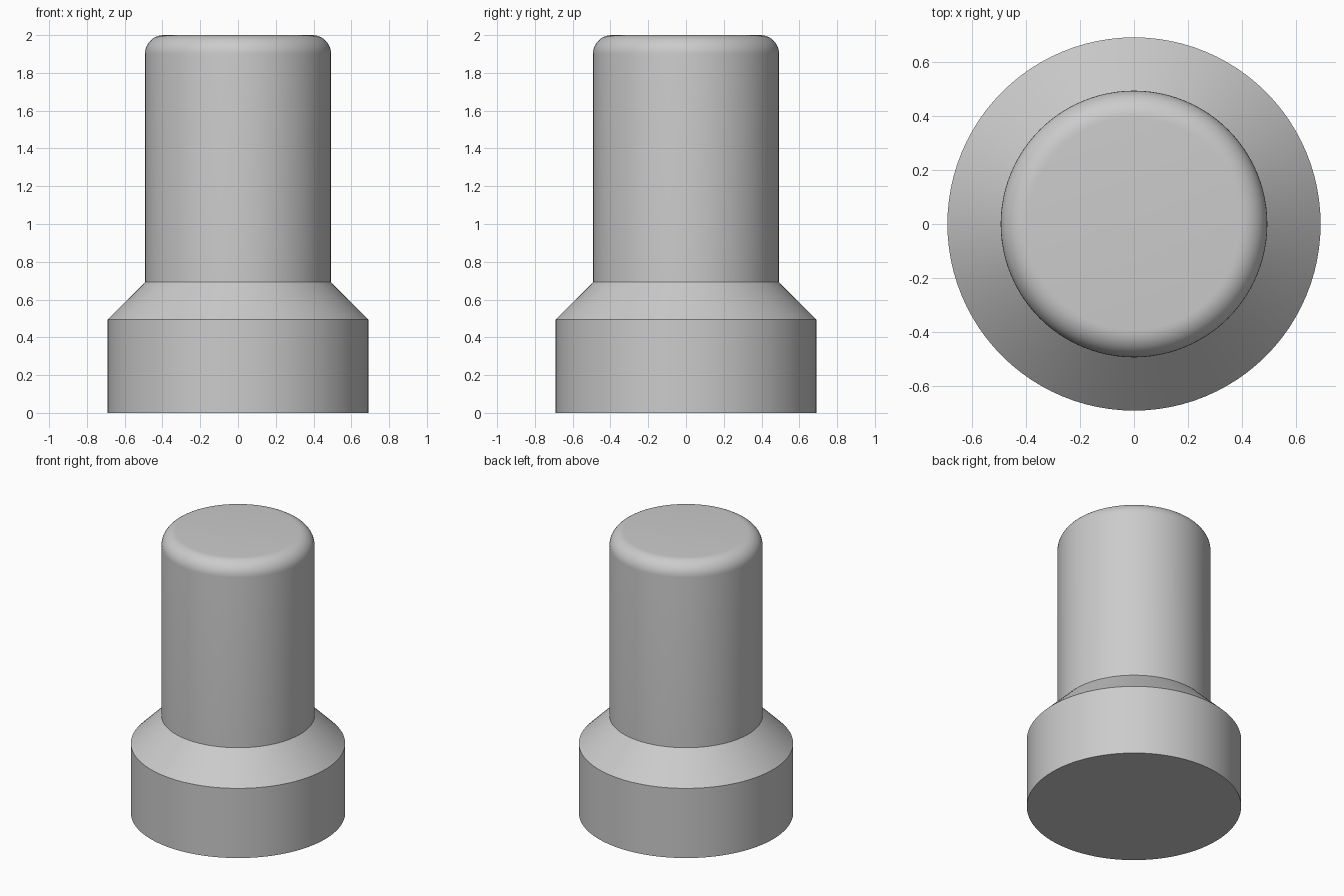
import bpy
import bmesh
from math import cos, sin, pi, radians

cube = bpy.data.objects.get("Cube")
if cube:
    bpy.data.objects.remove(cube, do_unlink=True)

SEGMENTS = 96
BASE_R, BASE_H = 0.69, 0.495
SHAFT_R, SHAFT_Z = 0.493, 0.692
TOP, FILLET, FILLET_STEPS = 2.0, 0.1, 10

# Plain grey material
grey = bpy.data.materials.new("plain_grey")
grey.use_nodes = True
colour = (0.6, 0.6, 0.6, 1.0)
grey.diffuse_color = colour
grey.node_tree.nodes["Principled BSDF"].inputs["Base Color"].default_value = colour

# Half profile: flat foot, wide base, sloped shoulder, shaft, rounded rim, flat top
profile = [(0, 0), (BASE_R, 0), (BASE_R, BASE_H), (SHAFT_R, SHAFT_Z)]
for i in range(FILLET_STEPS + 1):
    a = pi / 2 * i / FILLET_STEPS
    profile.append((SHAFT_R - FILLET + FILLET * cos(a), TOP - FILLET + FILLET * sin(a)))
profile.append((0, TOP))

# Turn the profile around the vertical axis
bm = bmesh.new()
verts = [bm.verts.new((r, 0, z)) for r, z in profile]
edges = [bm.edges.new(pair) for pair in zip(verts, verts[1:])]
bmesh.ops.spin(bm, geom=verts + edges, cent=(0, 0, 0), axis=(0, 0, 1),
               angle=2 * pi, steps=SEGMENTS, use_merge=True)
bmesh.ops.remove_doubles(bm, verts=bm.verts, dist=1e-4)
bmesh.ops.recalc_face_normals(bm, faces=bm.faces)

mesh = bpy.data.meshes.new("stepped_peg")
bm.to_mesh(mesh)
bm.free()
mesh.materials.append(grey)
peg = bpy.data.objects.new("stepped_peg", mesh)
bpy.context.collection.objects.link(peg)

# Smooth the round walls, keep the step edges crisp
bpy.ops.object.select_all(action="DESELECT")
peg.select_set(True)
bpy.context.view_layer.objects.active = peg
bpy.ops.object.shade_smooth_by_angle(angle=radians(30))
